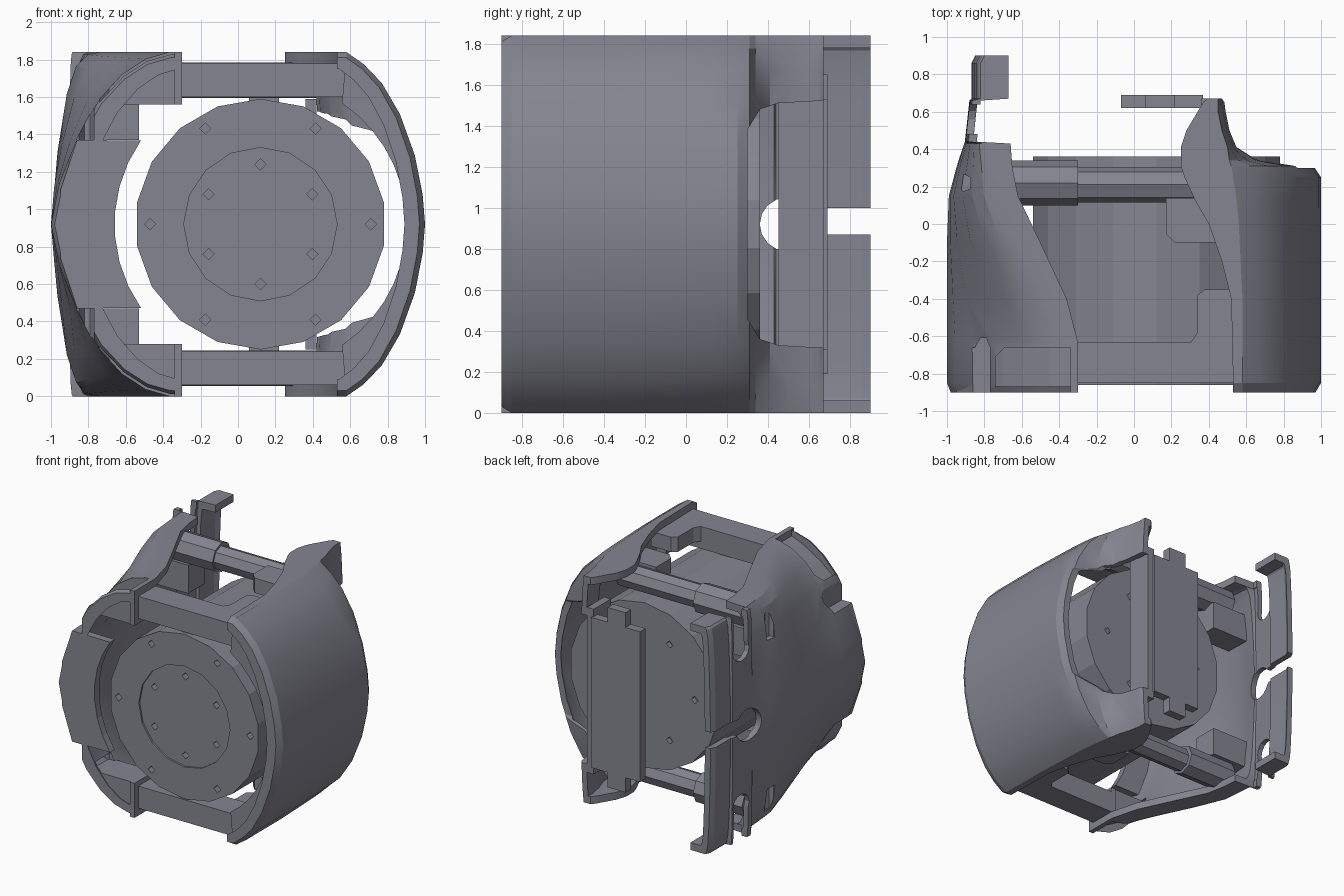
import bpy, bmesh
from math import sin, cos, pi, radians
from mathutils import Matrix, Vector

if "Cube" in bpy.data.objects:
    bpy.data.objects.remove(bpy.data.objects["Cube"])

H = 0.92            # mid height: everything mirrors about this level
DRUM_X = 0.12

# Dark bluish grey finish for every part
TONE = (.235, .235, .285, 1)
grey = bpy.data.materials.new("dark_grey")
grey.use_nodes = True
grey.diffuse_color = TONE
grey.node_tree.nodes["Principled BSDF"].inputs["Base Color"].default_value = TONE


def finish(name, bm):
    bmesh.ops.recalc_face_normals(bm, faces=bm.faces)
    mesh = bpy.data.meshes.new(name)
    bm.to_mesh(mesh)
    bm.free()
    mesh.materials.append(grey)
    obj = bpy.data.objects.new(name, mesh)
    bpy.context.collection.objects.link(obj)
    return obj


def loft(name, loops):
    bm = bmesh.new()
    rings = [[bm.verts.new(p) for p in loop] for loop in loops]
    n = len(rings[0])
    for a, b in zip(rings, rings[1:]):
        for i in range(n):
            j = (i + 1) % n
            bm.faces.new((a[i], a[j], b[j], b[i]))
    bm.faces.new(rings[0])
    bm.faces.new(rings[-1])
    return finish(name, bm)


def box(name, x, y, z):
    corners = [(x[0], y[0]), (x[1], y[0]), (x[1], y[1]), (x[0], y[1])]
    return plate(name, corners, z)


def plate(name, outline, z):
    return loft(name, [[(px, py, h) for px, py in outline] for h in z])


def panel(name, outline, y):
    return loft(name, [[(px, d, pz) for px, pz in outline] for d in y])


def rod(name, start, end, r, sides):
    a, b = Vector(start), Vector(end)
    bm = bmesh.new()
    turn = (b - a).to_track_quat('Z', 'Y').to_matrix().to_4x4()
    bmesh.ops.create_cone(bm, cap_ends=True, segments=sides, radius1=r, radius2=r,
                          depth=(b - a).length,
                          matrix=Matrix.Translation((a + b) / 2) @ turn)
    return finish(name, bm)


def pair(z):
    """Upper and lower copies of a height range."""
    return (("upper", z), ("lower", (2 * H - z[1], 2 * H - z[0])))


def flip(outline):
    return [(x, 2 * H - z) for x, z in reversed(outline)]


def cut(obj, cutters):
    bpy.context.view_layer.objects.active = obj
    for c in cutters:
        c.hide_render = True
        mod = obj.modifiers.new("cut", 'BOOLEAN')
        mod.operation, mod.solver, mod.object = 'DIFFERENCE', 'EXACT', c
        bpy.ops.object.modifier_apply(modifier=mod.name)
        bpy.data.objects.remove(c)


def smooth(obj, angle):
    bpy.ops.object.select_all(action='DESELECT')
    obj.select_set(True)
    bpy.context.view_layer.objects.active = obj
    bpy.ops.object.shade_smooth_by_angle(angle=radians(angle))


def shell(name, side, curves, stations):
    """C-shaped casing; stations give y, lip edge, shoulder, widest x, wall and
    the mix from the first curve to the second."""
    def arc(edge, shoulder, wide, height, mix):
        top = [(edge, height)]
        for a, b in zip(*curves):
            f, h = Vector(a).lerp(Vector(b), mix)
            top.append((shoulder + (wide - shoulder) * f, height * h))
        return top + [(x, -z) for x, z in reversed(top[:-1])]
    loops = []
    for i, (y, edge, shoulder, wide, wall, mix) in enumerate(stations):
        top = H if i else H - .03
        outer = arc(edge, shoulder, wide, top, mix)
        inner = arc(edge, shoulder - 0.04, wide - wall, top - 0.06, mix)
        loops.append([(side * x, y, H + z) for x, z in outer + inner[::-1]])
    return loft(name, loops)


# Large shell with two rear horns
big_curve = [(0, 1), (.22, .93), (.45, .82), (.68, .64), (.87, .4), (.97, .17), (1, 0)]
big_shell = shell(
    "large_shell", 1, (big_curve, big_curve),
    [(-.9, .53, .58, .97, .08, 0), (-.85, .53, .58, 1, .08, 0), (-.4, .52, .58, 1, .08, 0),
     (-.2, .47, .57, 1, .08, 0), (0, .4, .56, 1, .08, 0), (.12, .33, .55, 1, .07, 0),
     (.25, .27, .53, 1, .06, 0), (.31, .25, .52, .96, .05, 0), (.34, .25, .51, .72, .05, 0),
     (.41, .25, .5, .57, .05, 0), (.5, .28, .47, .53, .05, 0), (.6, .34, .45, .51, .05, 0),
     (.65, .37, .45, .5, .05, 0), (.67, .39, .45, .48, .05, 0)])
notch = [(.3, .46), (.36, .36), (.45, .33), (.8, .31)]
notch += [(y, 2 * H - z) for y, z in reversed(notch)]
cut(big_shell, [loft("notch_cutter", [[(x, y, z) for y, z in notch] for x in (.1, 1.2)])])
smooth(big_shell, 25)

# Round inner rim closing the front of the large shell
rim_top = [(.575 + .39 * f, H + .87 * h) for f, h in big_curve]
rim = rim_top + flip(rim_top[:-1])
rim += [(DRUM_X + .78 * cos(a), H + .78 * sin(a))
        for a in (radians(d) for d in range(-56, 57, 8))]
panel("large_shell_rim", rim, (-.89, -.8))

# Small shell: round section in front, squarer behind, then a thin rear arm
round_curve = [(0, 1), (.2, .96), (.4, .87), (.6, .72), (.78, .5), (.93, .24), (1, 0)]
square_curve = [(0, 1), (.25, .985), (.5, .92), (.7, .76), (.9, .42), (.97, .2), (1, 0)]
small_shell = shell(
    "small_shell", -1, (round_curve, square_curve),
    [(-.9, .3, .36, .98, .12, 0), (-.85, .3, .36, 1, .12, 0), (-.63, .3, .37, 1, .12, 0),
     (-.4, .36, .48, 1, .09, .2), (-.1, .5, .63, 1, .06, .6), (.15, .62, .74, .99, .05, 1),
     (.3, .65, .77, .95, .05, 1), (.43, .66, .8, .91, .05, 1), (.44, .84, .885, .905, .04, 1),
     (.66, .82, .865, .88, .04, 1), (.67, .67, .82, .87, .05, 1),
     (.86, .67, .82, .87, .05, 1), (.9, .67, .8, .85, .05, 1)])
cutters = [rod("hole_cutter", (-1.2, .49, H), (-.6, .49, H), .13, 16),
           box("slit_cutter", (-1.2, -.6), (.49, 1), (.87, 1.0))]
for _, z in pair((1.55, 2)):
    level = z[0] if z[0] > H else z[1]
    cutters += [rod("hook_cutter", (-1.2, .56, level), (-.74, .56, level), .09, 12),
                box("hook_slot_cutter", (-1.2, -.74), (.48, .64), z)]
for _, z in pair((1.52, 1.72)):
    cutters.append(rod("pin_cutter", (-.91, .22, z[0]), (-.91, .22, z[1]), .045, 8))
for _, z in pair((1.37, 2)):
    cutters.append(plate("corner_cutter", [(-1.2, -1), (-.77, -1), (-.77, -.66),
                                           (-.79, -.61), (-.82, -.61), (-.85, -.66),
                                           (-1.2, -.66)], z))
for _, z in pair((1.5, 2)):
    cutters.append(plate("scoop_cutter", [(-.34, -.87), (-.34, -.66), (-.69, -.66),
                                          (-.74, -.71), (-.74, -.87)], z))
cut(small_shell, cutters)
smooth(small_shell, 25)

# Front guard with a round inner edge
guard = [(DRUM_X - .78 * cos(a), H + .78 * sin(a))
         for a in (radians(d) for d in range(-35, 36, 10))]
guard += [(-.86, 1.37), (-.95, 1.1), (-.95, .74), (-.86, .47)]
panel("front_guard", guard, (-.9, -.84))

# Rounded wedges and end tabs at the front of the small shell
wedge = [(-.76, 1.5), (-.7, 1.56), (-.3, 1.56), (-.3, 1.8), (-.45, 1.74), (-.6, 1.65),
         (-.7, 1.57)]
panel("upper_front_wedge", wedge, (-.89, -.64))
panel("lower_front_wedge", flip(wedge), (-.89, -.64))
for where, z in pair((1.56, 1.84)):
    box(where + "_end_tab", (-.34, -.3), (-.9, -.63), z)

# Drum with stepped front and screw pits
drum = rod("drum", (DRUM_X, -.86, H), (DRUM_X, .36, H), .67, 18)
cutters = [rod("face_cutter", (DRUM_X, -1, H), (DRUM_X, -.845, H), .41, 16)]
for r, phase, y in ((.59, 0, (-1, -.79)), (.32, pi / 6, (-1, -.79)), (.45, 0, (.32, .5))):
    for i in range(6):
        a = phase + i * pi / 3
        x, z = DRUM_X + r * cos(a), H + r * sin(a)
        cutters.append(rod("pit_cutter", (x, y[0], z), (x, y[1], z), .03, 4))
cut(drum, cutters)

# Crossbars, brackets, stepped rods and rod blocks
for where, z in pair((1.6, 1.78)):
    box(where + "_crossbar", (-.32, .6), (-.85, -.63), z)
    mid = sum(z) / 2
    rod(where + "_rod", (-.32, .21, mid), (.42, .21, mid), .095, 8)
    rod(where + "_sleeve", (-.74, .22, mid), (-.3, .22, mid), .12, 8)
for where, z in pair((1.66, 1.78)):
    plate(where + "_front_bracket", [(.3, -.64), (.34, -.58), (.34, -.38), (.38, -.35),
                                     (.56, -.35), (.56, -.64)], z)
    plate(where + "_rear_bracket", [(.17, .14), (.17, -.05), (.22, -.1), (.5, -.1),
                                    (.5, .14)], z)
for where, z in pair((1.37, 1.6)):
    box(where + "_rod_block", (-.86, -.53), (.12, .33), z)

# Rear plate with stepped ends, and its upright strut
step = [(-.07, 1.53), (.06, 1.53), (.06, 1.65), (.22, 1.65), (.22, 1.53), (.37, 1.53)]
panel("rear_plate", step + flip(step), (.62, .69))
box("rear_strut", (.36, .42), (.45, .67), (.25, 1.59))
